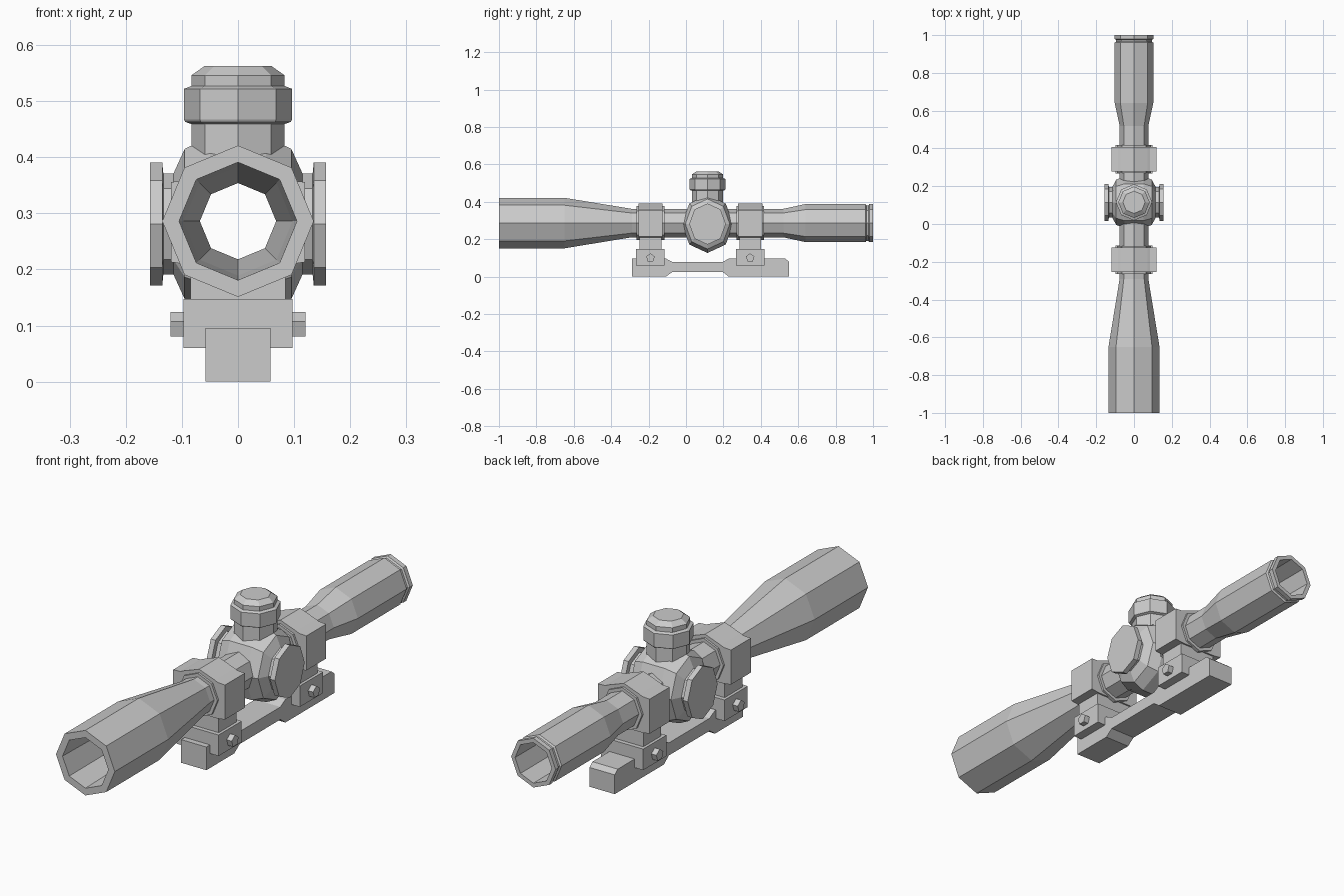
import bpy, bmesh, math
from mathutils import Vector

if "Cube" in bpy.data.objects:
    bpy.data.objects.remove(bpy.data.objects["Cube"])

AX = 0.286   # height of the optical axis
TY = 0.115   # y of the turret centre


def finish(name, bm):
    bmesh.ops.recalc_face_normals(bm, faces=bm.faces)
    me = bpy.data.meshes.new(name)
    bm.to_mesh(me)
    bm.free()
    ob = bpy.data.objects.new(name, me)
    bpy.context.collection.objects.link(ob)
    return ob


def lathe(name, profile, axis, centre, n=8, closed=False, squash=1.0, turn=0.0):
    """Sweep (radius, distance) points round an axis; squash scales y."""
    bm = bmesh.new()
    rings = []
    for r, t in profile:
        ring = []
        for k in range(n):
            a = 2 * math.pi * k / n + turn
            c, s = r * math.cos(a), r * math.sin(a)
            p = {'x': (t, c * squash, s), 'y': (c, t, s), 'z': (c, s, t)}[axis]
            ring.append(bm.verts.new(Vector(p) + Vector(centre)))
        rings.append(ring)
    pairs = list(zip(rings, rings[1:]))
    if closed:
        pairs.append((rings[-1], rings[0]))
    else:
        bm.faces.new(rings[0])
        bm.faces.new(rings[-1])
    for a, b in pairs:
        for k in range(n):
            j = (k + 1) % n
            bm.faces.new((a[k], a[j], b[j], b[k]))
    return finish(name, bm)


def prism(name, pts, axis, lo, hi):
    """Extrude an outline along x (points are y,z) or y (points are x,z)."""
    bm = bmesh.new()
    place = (lambda p, t: (t, p[0], p[1])) if axis == 'x' else (lambda p, t: (p[0], t, p[1]))
    a = [bm.verts.new(place(p, lo)) for p in pts]
    b = [bm.verts.new(place(p, hi)) for p in pts]
    bm.faces.new(a)
    bm.faces.new(b)
    for i in range(len(pts)):
        j = (i + 1) % len(pts)
        bm.faces.new((a[i], a[j], b[j], b[i]))
    return finish(name, bm)


def box(name, hx, y0, y1, z0, z1):
    return prism(name, [(-hx, z0), (hx, z0), (hx, z1), (-hx, z1)], 'y', y0, y1)


# Hollow main tube: outer wall to the rear, then the bore back to the front
lathe("main_tube", [
    (0.135, -1), (0.135, -0.65), (0.076, -0.29), (0.076, 0.52), (0.102, 0.64),
    (0.102, 0.96), (0.095, 0.965), (0.095, 0.975), (0.102, 0.98), (0.102, 1),
    (0.084, 1), (0.082, 0.64), (0.068, 0.52), (0.068, -0.29), (0.097, -0.65),
    (0.105, -1)], 'y', (0, 0, AX), closed=True)

# Cutter that keeps the bore open through the solid parts
cutter = lathe("bore_cutter", [(0.072, -0.4), (0.072, 0.6)], 'y', (0, 0, AX))
cutter.hide_render = True
cutter.hide_viewport = True


def bore(ob):
    mod = ob.modifiers.new("bore", 'BOOLEAN')
    mod.operation = 'DIFFERENCE'
    mod.solver = 'EXACT'
    mod.object = cutter


# Central housing with a side cap at each end
half = [(0.155, 0.05), (0.134, 0.095), (0.09, 0.115), (0.09, 0.133),
        (0.11, 0.135), (0.11, 0.157)]
bore(lathe("turret_housing", [(r, -x) for r, x in reversed(half)] + half,
           'x', (0, TY, 0.281), squash=0.89))

# Top adjustment turret
lathe("top_turret", [
    (0.083, 0.37), (0.083, 0.459), (0.094, 0.463), (0.096, 0.467), (0.096, 0.522),
    (0.083, 0.527), (0.083, 0.546), (0.059, 0.563)], 'z', (0, TY, 0))

# Two mounts: clamp ring, inner sleeve, pedestal, foot and cross bolt
side = [(0.072, 0.364), (0.085, 0.358), (0.119, 0.356), (0.119, 0.213),
        (0.085, 0.208)]
outline = [(0, 0.39)] + side + [(-x, z) for x, z in reversed(side)]
for label, y in (("front", -0.19), ("rear", 0.343)):
    bore(prism(label + "_clamp_ring", outline, 'y', y - 0.065, y + 0.065))
    bore(lathe(label + "_ring_sleeve", [(0.09, -0.074), (0.09, 0.074)], 'y', (0, y, AX)))
    box(label + "_pedestal", 0.085, y - 0.058, y + 0.058, 0.14, 0.213)
    box(label + "_foot", 0.097, y - 0.076, y + 0.076, 0.06, 0.147)
    lathe(label + "_cross_bolt", [(0.024, -0.12), (0.024, 0.12)], 'x',
          (0, y, 0.1), n=5, turn=math.pi / 2)

# Base rail with a waisted middle
prism("base_rail", [
    (-0.29, 0), (-0.29, 0.096), (-0.107, 0.096), (-0.072, 0.077), (0.195, 0.077),
    (0.228, 0.096), (0.53, 0.096), (0.55, 0.08), (0.55, 0), (0.228, 0),
    (0.195, 0.025), (-0.072, 0.025), (-0.107, 0)], 'x', -0.058, 0.058)
